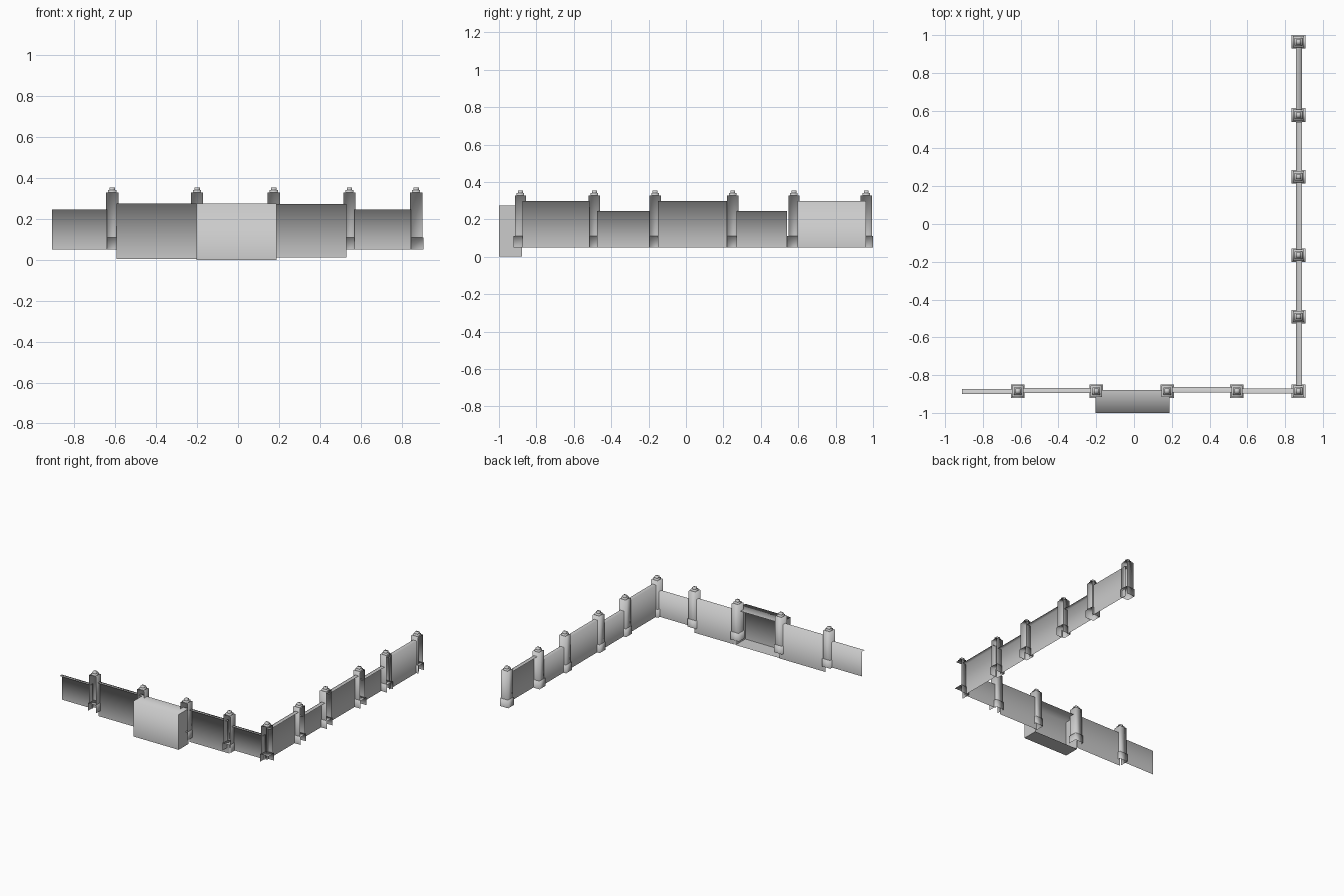
import bpy
import bmesh
from mathutils import Vector

cube = bpy.data.objects.get("Cube")
if cube:
    bpy.data.objects.remove(cube, do_unlink=True)

stone = bpy.data.materials.new("pale_grey_stone")
stone.use_nodes = True
GREY = (0.6, 0.6, 0.6, 1)
stone.diffuse_color = GREY
stone.node_tree.nodes["Principled BSDF"].inputs["Base Color"].default_value = GREY


def finish(name, bm, smooth=True):
    mesh = bpy.data.meshes.new(name)
    for face in bm.faces:
        face.smooth = smooth
    bm.to_mesh(mesh)
    bm.free()
    mesh.materials.append(stone)
    obj = bpy.data.objects.new(name, mesh)
    bpy.context.collection.objects.link(obj)
    return obj


def open_box(bm, lo, hi, open_sides):
    """Add a box without the faces that look along the open directions."""
    made = bmesh.ops.create_cube(bm, size=1)["verts"]
    lo, hi = Vector(lo), Vector(hi)
    for v in made:
        v.co = (lo + hi) / 2 + v.co * (hi - lo)
    bm.normal_update()
    faces = {f for v in made for f in v.link_faces}
    gone = [f for f in faces
            if any(f.normal.dot(Vector(d)) > 0.9 for d in open_sides)]
    bmesh.ops.delete(bm, geom=gone, context="FACES")


LEFT, RIGHT = (1, 0, 0), (-1, 0, 0)
FRONT, BACK = (0, -1, 0), (0, 1, 0)
DOWN = (0, 0, -1)


def panel(name, lo, hi, open_sides):
    """Wall panel: one upright face with a softened top strip."""
    bm = bmesh.new()
    open_box(bm, lo, hi, open_sides)
    finish(name, bm)


def post(name, x, y, open_sides):
    """Post with a flared base, a shaft and a stepped finial."""
    bm = bmesh.new()
    for half, z0, z1 in ((0.036, 0.05, 0.11), (0.03, 0.11, 0.328)):
        open_box(bm, (x - half, y - half, z0), (x + half, y + half, z1),
                 open_sides + [DOWN])
    for half, z0, z1 in ((0.02, 0.328, 0.341), (0.013, 0.341, 0.354)):
        open_box(bm, (x - half, y - half, z0), (x + half, y + half, z1), [DOWN])
    finish(name, bm)


# Front run: panels show their face to the inside of the corner
front_panels = [(-0.91, -0.64, -0.873, 0.05, 0.245),
                (-0.595, -0.2, -0.868, 0.003, 0.275),
                (0.185, 0.53, -0.863, 0.01, 0.272),
                (0.57, 0.845, -0.87, 0.05, 0.245)]
for i, (x0, x1, y, z0, z1) in enumerate(front_panels, 1):
    panel(f"front_wall_panel_{i}", (x0, y - 0.028, z0), (x1, y, z1),
          [FRONT, LEFT, RIGHT, DOWN])

# Side run: the last panel faces outward
side_panels = [(-0.875, -0.515, 0.298), (-0.475, -0.195, 0.245),
               (-0.15, 0.22, 0.298), (0.27, 0.54, 0.245), (0.595, 0.962, 0.298)]
for i, (y0, y1, z1) in enumerate(side_panels, 1):
    hidden = RIGHT if i == len(side_panels) else LEFT
    panel(f"side_wall_panel_{i}", (0.857, y0, 0.05), (0.889, y1, z1),
          [hidden, FRONT, BACK, DOWN])

# Projecting bay, open toward the back
bm = bmesh.new()
open_box(bm, (-0.203, -1, 0), (0.188, -0.878, 0.275), [BACK])
hard = [e for e in bm.edges
        if not (e.is_boundary or all(v.co.z > 0.2 and v.co.y < -0.95
                                     for v in e.verts))]
bmesh.ops.split_edges(bm, edges=hard)
finish("projecting_bay", bm)

# Posts, open on the outward side
for i, x in enumerate((-0.615, -0.2, 0.175, 0.545), 1):
    post(f"front_post_{i}", x, -0.885, [FRONT])
post("corner_post", 0.871, -0.885, [FRONT, LEFT])
for i, y in enumerate((-0.49, -0.165, 0.25, 0.577, 0.964), 1):
    post(f"side_post_{i}", 0.871, y, [LEFT])
